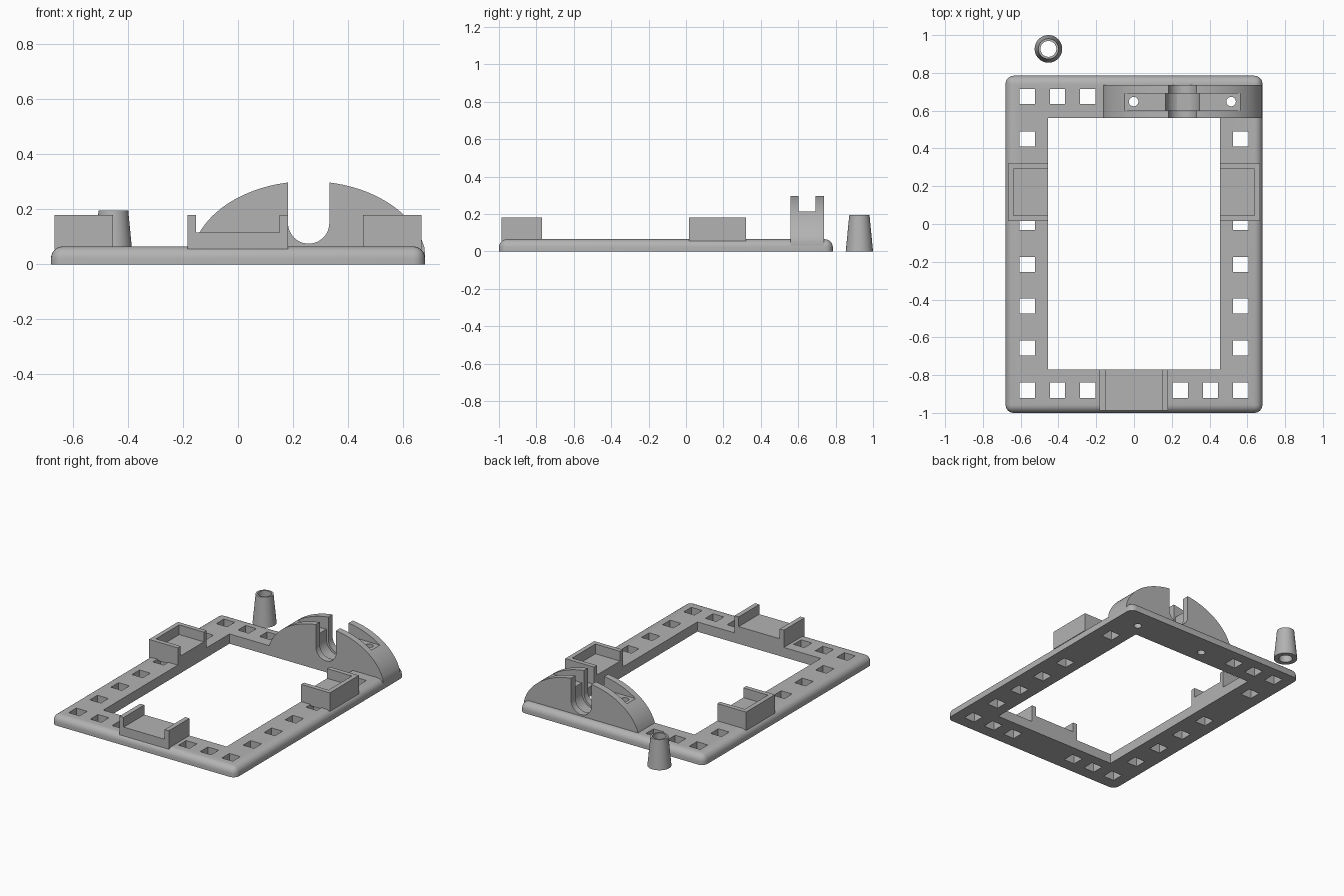
import bpy, bmesh, math
from mathutils import Matrix

old = bpy.data.objects.get("Cube")
if old:
    bpy.data.objects.remove(old, do_unlink=True)

grey = bpy.data.materials.new("plain grey")
grey.use_nodes = True
color = (0.45, 0.45, 0.45, 1)
grey.diffuse_color = color
grey.node_tree.nodes["Principled BSDF"].inputs["Base Color"].default_value = color


def finish(bm, name):
    bmesh.ops.recalc_face_normals(bm, faces=bm.faces)
    mesh = bpy.data.meshes.new(name)
    bm.to_mesh(mesh)
    bm.free()
    mesh.materials.append(grey)
    ob = bpy.data.objects.new(name, mesh)
    bpy.context.collection.objects.link(ob)
    return ob


def add_box(bm, x, y, z):
    center = Matrix.Translation([(a + b) / 2 for a, b in (x, y, z)])
    size = Matrix.Diagonal([b - a for a, b in (x, y, z)] + [1])
    return bmesh.ops.create_cube(bm, size=1, matrix=center @ size)["verts"]


def add_rod(bm, x, y, z, r1, r2, segments=32):
    bmesh.ops.create_cone(bm, cap_ends=True, segments=segments, radius1=r1, radius2=r2,
                          depth=z[1] - z[0],
                          matrix=Matrix.Translation((x, y, (z[0] + z[1]) / 2)))


def add_prism(bm, outline, y):
    """Extrude an x-z outline along y."""
    face = bm.faces.new([bm.verts.new((px, y[0], pz)) for px, pz in outline])
    ext = bmesh.ops.extrude_face_region(bm, geom=[face])["geom"]
    verts = [g for g in ext if isinstance(g, bmesh.types.BMVert)]
    bmesh.ops.translate(bm, verts=verts, vec=(0, y[1] - y[0], 0))


def select_only(ob):
    bpy.ops.object.select_all(action='DESELECT')
    ob.select_set(True)
    bpy.context.view_layer.objects.active = ob


def cut(ob, bm):
    cutter = finish(bm, "cutter")
    cutter.hide_render = True
    mod = ob.modifiers.new("cut", 'BOOLEAN')
    mod.operation = 'DIFFERENCE'
    mod.solver = 'EXACT'
    mod.object = cutter
    select_only(ob)
    bpy.ops.object.modifier_apply(modifier=mod.name)
    bpy.data.objects.remove(cutter, do_unlink=True)


def smooth(ob):
    select_only(ob)
    bpy.ops.object.shade_smooth_by_angle(angle=math.radians(30))


AXLE_X, ARCH_Y = 0.257, (0.56, 0.737)
SCREWS = (AXLE_X - 0.259, AXLE_X + 0.257)

# Base frame with rounded top rim and corners
bm = bmesh.new()
add_box(bm, (-0.68, 0.68), (-1, 0.785), (0, 0.065))
rim = [e for e in bm.edges if max(v.co.z for v in e.verts) > 0.06]
bmesh.ops.bevel(bm, geom=rim, offset=0.043, segments=6, profile=0.5, affect='EDGES')
frame = finish(bm, "base_frame")

# Central opening and the grid of square holes
bm = bmesh.new()
add_box(bm, (-0.455, 0.455), (-0.77, 0.56), (-0.1, 0.2))
spots = [(s * 0.565, y) for s in (-1, 1) for y in (-0.88, -0.656, -0.435, -0.214, 0.007, 0.45)]
spots += [(s * x, -0.88) for s in (-1, 1) for x in (0.405, 0.245)]
spots += [(-x, 0.675) for x in (0.565, 0.405, 0.245)]
for x, y in spots:
    add_box(bm, (x - 0.04, x + 0.04), (y - 0.04, y + 0.04), (-0.1, 0.2))
for x in SCREWS:
    add_rod(bm, x, 0.648, (-0.1, 0.2), 0.025, 0.025)
cut(frame, bm)
smooth(frame)

# Side trays, open towards the middle
for side, name in ((1, "left_tray"), (-1, "right_tray")):
    bm = bmesh.new()
    add_box(bm, sorted((side * 0.455, side * 0.667)), (0.015, 0.32), (0.056, 0.18))
    tray = finish(bm, name)
    bm = bmesh.new()
    add_box(bm, sorted((side * 0.4, side * 0.637)), (0.045, 0.29), (0.115, 0.3))
    cut(tray, bm)

# Front tray, open at front and back
bm = bmesh.new()
add_box(bm, (-0.183, 0.181), (-0.987, -0.77), (0.056, 0.18))
tray = finish(bm, "front_tray")
bm = bmesh.new()
add_box(bm, (-0.152, 0.15), (-1.1, -0.7), (0.115, 0.3))
cut(tray, bm)

# Elliptical arch bracket
bm = bmesh.new()
steps = 64
outline = []
for i in range(steps + 1):
    t = math.pi * i / steps
    outline.append((min(AXLE_X + 0.429 * math.cos(t), 0.679 + 0.0001 * i / steps),
                    0.002 + 0.3 * math.sin(t)))
add_prism(bm, outline, ARCH_Y)
arch = finish(bm, "arch_bracket")


def slot(radius, y):
    """U-shaped axle slot, open at the top."""
    bm = bmesh.new()
    points = [(AXLE_X + radius, 0.5), (AXLE_X - radius, 0.5)]
    for i in range(25):
        t = math.pi + math.pi * i / 24
        points.append((AXLE_X + radius * math.cos(t), 0.15 + radius * math.sin(t)))
    add_prism(bm, points, y)
    return bm


cut(arch, slot(0.075, (0.5, 0.8)))
cut(arch, slot(0.09, (0.602, 0.692)))
# Lengthwise groove and screw holes
bm = bmesh.new()
add_box(bm, (-0.4, 0.9), (0.602, 0.692), (0.212, 0.5))
cut(arch, bm)
bm = bmesh.new()
for x in SCREWS:
    add_rod(bm, x, 0.648, (-0.1, 0.4), 0.025, 0.025)
cut(arch, bm)
smooth(arch)

# Separate tapered sleeve
bm = bmesh.new()
add_rod(bm, -0.453, 0.927, (0, 0.195), 0.073, 0.054, 48)
sleeve = finish(bm, "tapered_sleeve")
bm = bmesh.new()
add_rod(bm, -0.453, 0.927, (-0.1, 0.3), 0.042, 0.042, 48)
cut(sleeve, bm)
smooth(sleeve)
